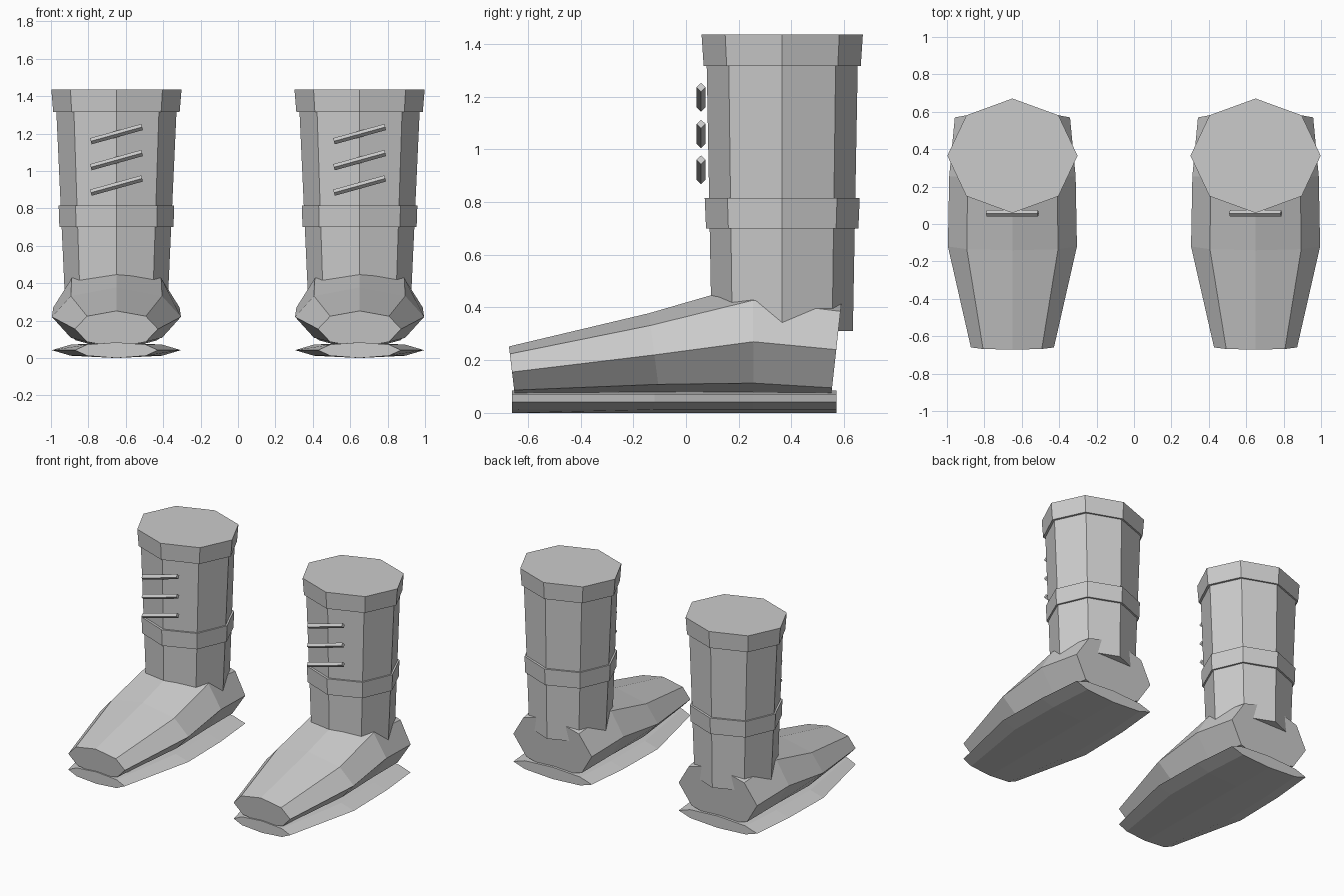
import bpy, bmesh
from math import cos, sin, tau
from mathutils import Vector

if "Cube" in bpy.data.objects:
    bpy.data.objects.remove(bpy.data.objects["Cube"])

X, Y, Z = Vector((1, 0, 0)), Vector((0, 1, 0)), Vector((0, 0, 1))


def loft(name, rings, sides=8):
    """Skin rings of (centre, u axis, v axis) into one closed, flat-shaded solid."""
    bm = bmesh.new()
    loops = []
    for c, u, v in rings:
        loops.append([bm.verts.new(c + u * cos(tau * i / sides) + v * sin(tau * i / sides))
                      for i in range(sides)])
    for a, b in zip(loops, loops[1:]):
        for i in range(sides):
            j = (i + 1) % sides
            bm.faces.new((a[i], a[j], b[j], b[i]))
    bm.faces.new(loops[0])
    bm.faces.new(loops[-1])
    bmesh.ops.recalc_face_normals(bm, faces=bm.faces)
    mesh = bpy.data.meshes.new(name)
    bm.to_mesh(mesh)
    bm.free()
    obj = bpy.data.objects.new(name, mesh)
    bpy.context.collection.objects.link(obj)
    return obj


def upright(name, x, levels):
    """Upright octagonal tube from (z, x radius, y radius) levels."""
    return loft(name, [(Vector((x, 0.365, z)), X * rx, Y * ry) for z, rx, ry in levels])


# Foot stations: y, centre z, half width, half height, lean towards +y
FOOT = [(-0.66, 0.155, 0.222, 0.097, -0.12),
        (-0.12, 0.220, 0.345, 0.158, -0.13),
        (0.255, 0.270, 0.338, 0.222, -0.01),
        (0.570, 0.240, 0.308, 0.205, 0.11)]

for side, x in (("left", -0.65), ("right", 0.65)):
    # Leg: tapered shaft with an ankle band and a top cuff
    upright(side + "_shaft", x, [(0.31, 0.275, 0.268), (1.40, 0.325, 0.288)])
    upright(side + "_ankle_band", x, [(0.70, 0.305, 0.289), (0.815, 0.309, 0.294)])
    upright(side + "_top_cuff", x, [(1.315, 0.338, 0.298), (1.435, 0.348, 0.306)])

    # Foot: octagonal sweep from toe to heel
    loft(side + "_foot", [(Vector((x, y, z)), X * rx, (Z + Y * lean) * rz)
                          for y, z, rx, rz, lean in FOOT])

    # Sole: flattened version of the same sweep
    loft(side + "_sole", [(Vector((x, y, 0.042)), X * rx, Z * 0.042)
                          for y, _, rx, _, _ in FOOT])

    # Laces: three slanted four-sided bars
    slope = Vector((0.137, 0, 0.038))
    across = Vector((-0.27, 0, 0.963))
    for n, z in enumerate((0.922, 1.058, 1.197)):
        mid = Vector((x, 0.057, z))
        loft(f"{side}_lace_{n + 1}",
             [(mid + slope * s, Y * 0.017, across * 0.017) for s in (-1, 1)], sides=4)
